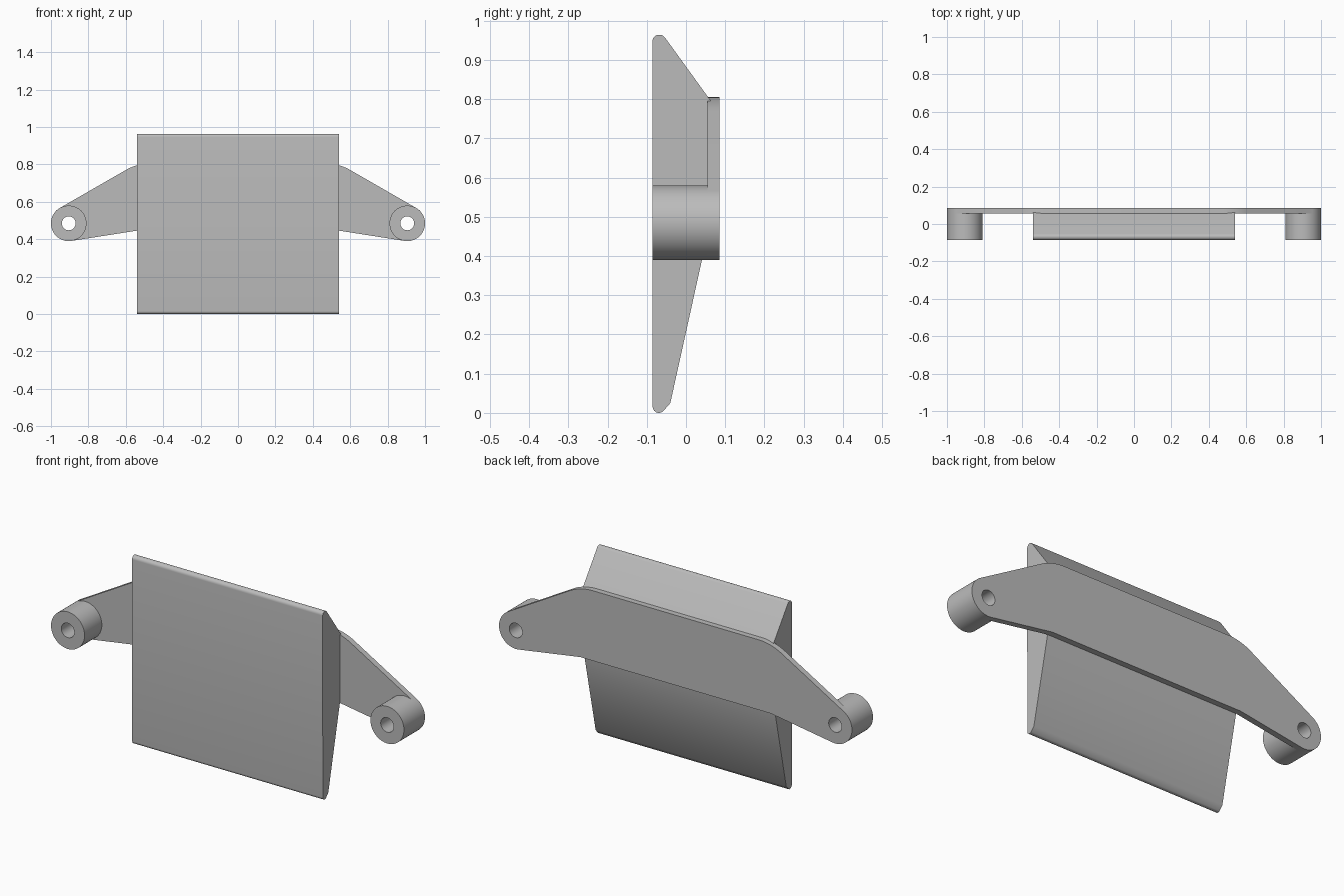
import bpy, bmesh
from math import cos, sin, radians

cube = bpy.data.objects.get("Cube")
if cube:
    bpy.data.objects.remove(cube, do_unlink=True)

grey = bpy.data.materials.new("plain_grey")
grey.use_nodes = True
grey.diffuse_color = (0.5, 0.5, 0.5, 1)
grey.node_tree.nodes["Principled BSDF"].inputs["Base Color"].default_value = (0.5, 0.5, 0.5, 1)

FRONT, BACK, SEAT = -0.085, 0.085, 0.055
PIN_X, PIN_Z, PIN_R, HOLE_R = 0.905, 0.485, 0.095, 0.037
HALF_WIDTH = 0.54


def arc(cx, cy, r, start, end, steps):
    angles = [radians(start + (end - start) * i / steps) for i in range(steps + 1)]
    return [(cx + r * cos(a), cy + r * sin(a)) for a in angles]


def mirrored(points):
    return [(-x, z) for x, z in reversed(points)]


def hole(cx):
    return arc(cx, PIN_Z, HOLE_R, 0, 360, 40)[:-1]


def extrude(name, loops, place, depth):
    """Fill closed loops (outline plus holes) and extrude them along depth."""
    bm = bmesh.new()
    edges = []
    for loop in loops:
        verts = [bm.verts.new(place(*p)) for p in loop]
        edges += [bm.edges.new((a, b)) for a, b in zip(verts, verts[1:] + verts[:1])]
    bmesh.ops.triangle_fill(bm, edges=edges, use_beauty=True)
    result = bmesh.ops.extrude_face_region(bm, geom=bm.faces[:], use_keep_orig=True)
    moved = [g for g in result["geom"] if isinstance(g, bmesh.types.BMVert)]
    bmesh.ops.translate(bm, verts=moved, vec=depth)
    bmesh.ops.recalc_face_normals(bm, faces=bm.faces[:])
    mesh = bpy.data.meshes.new(name)
    bm.to_mesh(mesh)
    bm.free()
    mesh.materials.append(grey)
    obj = bpy.data.objects.new(name, mesh)
    bpy.context.collection.objects.link(obj)
    bpy.ops.object.select_all(action="DESELECT")
    obj.select_set(True)
    bpy.context.view_layer.objects.active = obj
    bpy.ops.object.shade_smooth_by_angle(angle=radians(30))
    return obj


# Wedge-shaped block with rounded top and bottom lips
profile = (arc(-0.068, 0.946, 0.018, 180, 36, 10)
           + [(0.062, 0.797), (0.062, 0.79), (SEAT, 0.79), (SEAT, 0.455), (-0.04, 0.025)]
           + arc(-0.069, 0.016, 0.016, 310, 180, 10))
extrude("wedge_block", [profile], lambda y, z: (-HALF_WIDTH, y, z), (2 * HALF_WIDTH, 0, 0))

# Back plate with tapering arms and pin holes
right_half = (arc(0.47, 0.545, 0.26, 90, 60, 10)
              + arc(PIN_X, PIN_Z, PIN_R, 60, -99, 32)
              + [(HALF_WIDTH, 0.446)])
extrude("back_plate", [right_half + mirrored(right_half), hole(PIN_X), hole(-PIN_X)],
        lambda x, z: (x, SEAT, z), (0, BACK - SEAT, 0))

# Hollow bosses at the arm ends
for side, sx in (("left", 1), ("right", -1)):
    rim = arc(sx * PIN_X, PIN_Z, PIN_R, 0, 360, 64)[:-1]
    extrude(side + "_boss", [rim, hole(sx * PIN_X)],
            lambda x, z: (x, FRONT, z), (0, SEAT - FRONT, 0))
